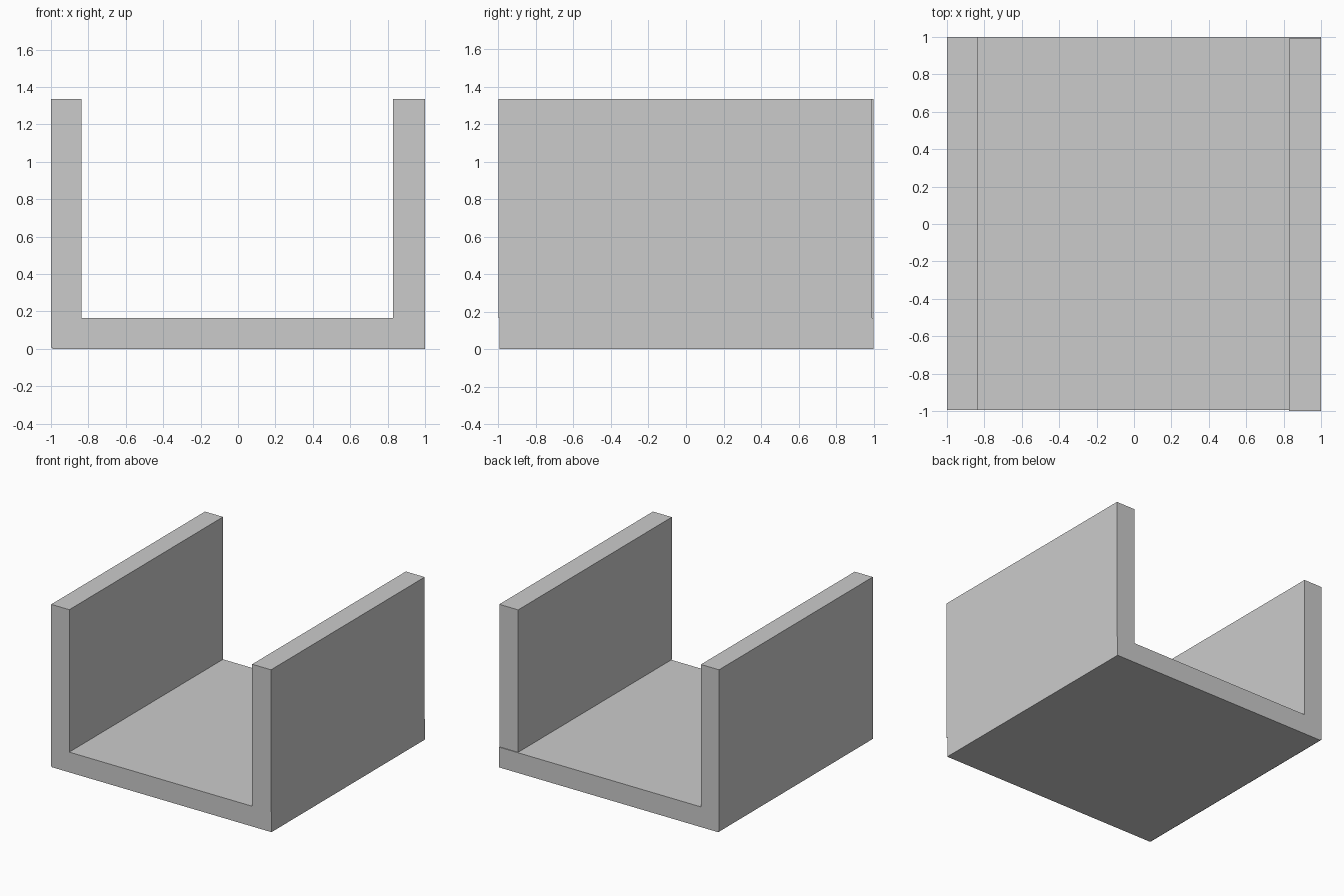
import bpy

if "Cube" in bpy.data.objects:
    bpy.data.objects.remove(bpy.data.objects["Cube"])


def box(name, x, y, z):
    """Axis-aligned box from (min, max) ranges."""
    centre = [(a + b) / 2 for a, b in (x, y, z)]
    bpy.ops.mesh.primitive_cube_add(size=1, location=centre)
    ob = bpy.context.object
    ob.name = name
    ob.scale = [b - a for a, b in (x, y, z)]
    bpy.ops.object.transform_apply(location=False, rotation=False, scale=True)
    return ob


# Floor slab
box("floor_panel", (-0.992, 1.0), (-0.994, 1.0), (0.0, 0.166))
# Left wall runs down beside the slab, right wall stands on top of it
box("left_wall", (-1.0, -0.836), (-0.994, 1.0), (0.006, 1.335))
box("right_wall", (0.829, 1.0), (-1.0, 0.993), (0.166, 1.335))
